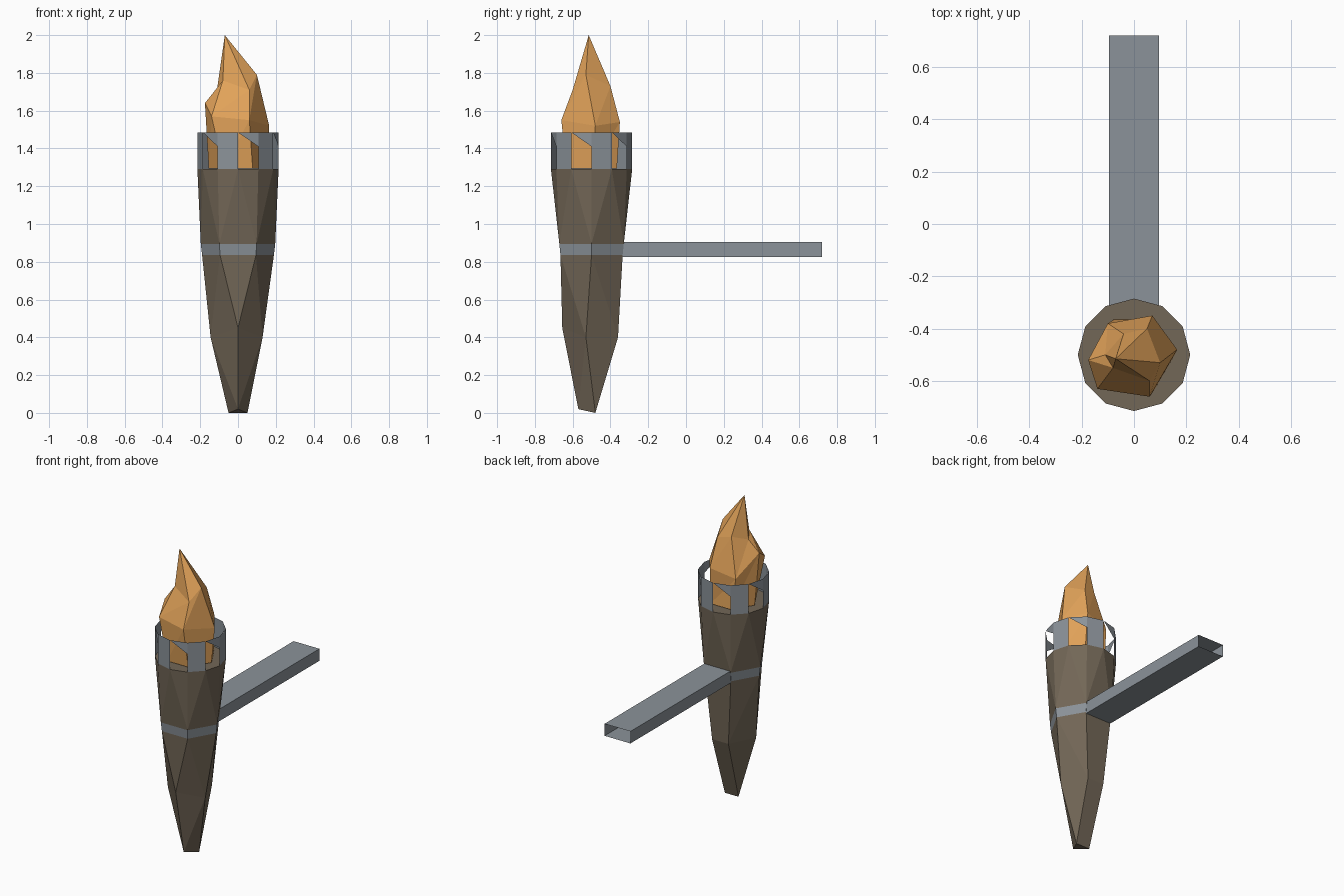
import bpy, bmesh
from math import cos, sin, radians

if "Cube" in bpy.data.objects:
    bpy.data.objects.remove(bpy.data.objects["Cube"])

CY = -0.5  # torch axis


def material(name, rgb):
    m = bpy.data.materials.new(name)
    m.diffuse_color = (*rgb, 1)
    m.use_nodes = True
    m.node_tree.nodes["Principled BSDF"].inputs["Base Color"].default_value = m.diffuse_color
    return m


WOOD = material("wood", (0.17, 0.135, 0.095))
FIRE = material("fire", (0.75, 0.36, 0.10))
METAL = material("metal", (0.26, 0.29, 0.32))


def make(name, verts, faces, mat):
    me = bpy.data.meshes.new(name)
    me.from_pydata(verts, [], faces)
    me.materials.append(mat)
    ob = bpy.data.objects.new(name, me)
    bpy.context.collection.objects.link(ob)
    return ob


def ring(n, r, z):
    return [(r * cos(radians(360 / n * k)), CY + r * sin(radians(360 / n * k)), z)
            for k in range(n)]


def skin(name, low, high, mat, cap_low=False, cap_high=False):
    """Flat-sided skin joining two rings that may differ in vertex count."""
    bm = bmesh.new()
    a = [bm.verts.new(p) for p in low]
    b = [bm.verts.new(p) for p in high]
    bmesh.ops.convex_hull(bm, input=a + b)
    sa, sb = set(a), set(b)
    drop = [f for f in bm.faces
            if (not cap_low and sa.issuperset(f.verts))
            or (not cap_high and sb.issuperset(f.verts))]
    bmesh.ops.delete(bm, geom=drop, context='FACES')
    bmesh.ops.recalc_face_normals(bm, faces=bm.faces)
    ob = make(name, [], [], mat)
    bm.to_mesh(ob.data)
    bm.free()


# Tapered wooden handle, rough pentagon towards a three-sided foot
foot = [(-0.05, -0.48, 0), (0.05, -0.48, 0), (0, -0.57, 0.02)]
knee = [(-0.06, -0.36, 0.4), (0.06, -0.36, 0.4), (0.13, -0.53, 0.4),
        (0, -0.655, 0.45), (-0.145, -0.53, 0.4)]
band_low, band_high = ring(6, 0.19, 0.835), ring(6, 0.197, 0.895)
rim = ring(12, 0.215, 1.29)
skin("handle_foot", foot, knee, WOOD, cap_low=True)
skin("handle_middle", knee, band_low, WOOD)
skin("handle_top", band_high, rim, WOOD, cap_high=True)

# Metal band
skin("band", band_low, band_high, METAL)

# Crown: full plates alternate with triangular corner braces
top = ring(12, 0.215, 1.485)
mid = ring(12, 0.215, 1.41)
faces = []
for k in range(12):
    j = (k + 1) % 12
    faces.append((k, j, 12 + j, 12 + k) if k % 2 == 0 else (24 + j, 12 + j, 12 + k))
make("crown", rim + top + mid, faces, METAL)

# Flame: faceted bulb twisting up to an off-centre tip
base = ring(6, 0.155, 1.295)
bulge = [(0.165, -0.48, 1.52), (0.07, -0.35, 1.54), (-0.1, -0.38, 1.5),
         (-0.175, -0.52, 1.64), (-0.14, -0.63, 1.57), (0.06, -0.66, 1.55)]
neck = [(0.1, -0.53, 1.79), (0.05, -0.4, 1.73), (-0.04, -0.42, 1.75),
        (-0.11, -0.5, 1.72), (-0.08, -0.55, 1.76), (0.06, -0.6, 1.71)]
faces = []
for k in range(6):
    j = (k + 1) % 6
    for o in (0, 6):
        faces += [(o + k, o + j, o + 6 + j), (o + k, o + 6 + j, o + 6 + k)]
    faces.append((12 + k, 12 + j, 18))
make("flame", base + bulge + neck + [(-0.07, -0.515, 2.0)], faces, FIRE)

# Wall bracket: open-ended rectangular tube
section = [(-0.095, 0.825), (0.095, 0.825), (0.095, 0.905), (-0.095, 0.905)]
verts = [(x, y, z) for y in (-0.335, 0.72) for x, z in section]
make("bracket", verts, [(k, (k + 1) % 4, 4 + (k + 1) % 4, 4 + k) for k in range(4)], METAL)
